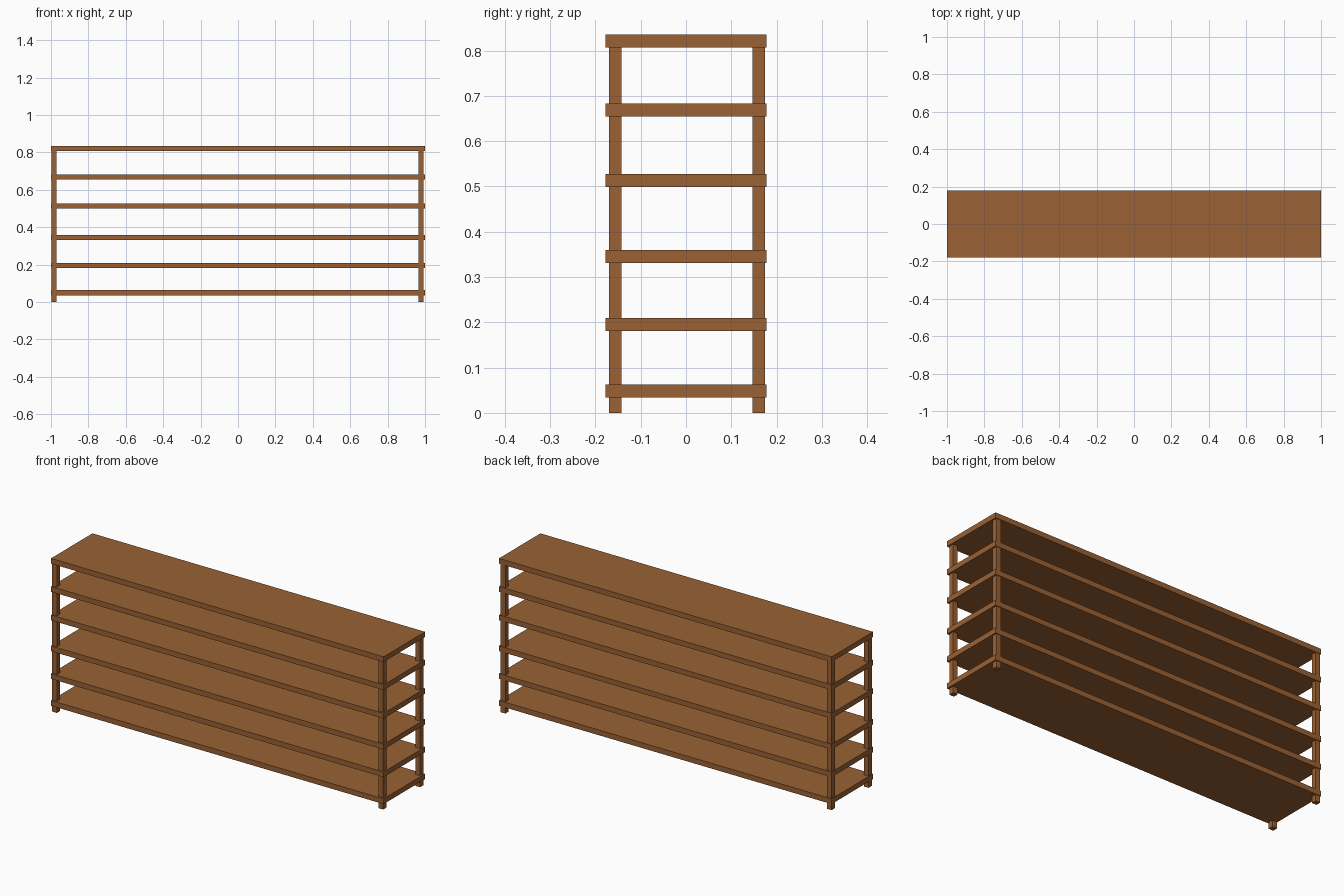
import bpy

if "Cube" in bpy.data.objects:
    bpy.data.objects.remove(bpy.data.objects["Cube"])

wood = bpy.data.materials.new("brown wood")
wood.diffuse_color = (0.32, 0.12, 0.034, 1)
wood.use_nodes = True
wood.node_tree.nodes["Principled BSDF"].inputs["Base Color"].default_value = wood.diffuse_color


def box(name, x, y, z):
    """Box from (min, max) ranges on each axis."""
    centre = [(r[0] + r[1]) / 2 for r in (x, y, z)]
    bpy.ops.mesh.primitive_cube_add(size=1, location=centre)
    ob = bpy.context.object
    ob.name = name
    ob.scale = [r[1] - r[0] for r in (x, y, z)]
    bpy.ops.object.transform_apply(location=False, rotation=False, scale=True)
    ob.data.materials.append(wood)
    return ob


# Shelf boards, bottom to top
T = 0.0285
for i, z in enumerate((0.0345, 0.1805, 0.499, 0.331, 0.654, 0.8065)):
    box(f"shelf_{i + 1}", (-1, 1), (-0.178, 0.178), (z, z + T))

# Corner posts, running up into the top board
for side, x in (("left", -0.998), ("right", 0.964)):
    for end, y in (("front", -0.17), ("back", 0.1465)):
        box(f"{end}_{side}_post", (x, x + 0.028), (y, y + 0.028), (0, 0.82))
